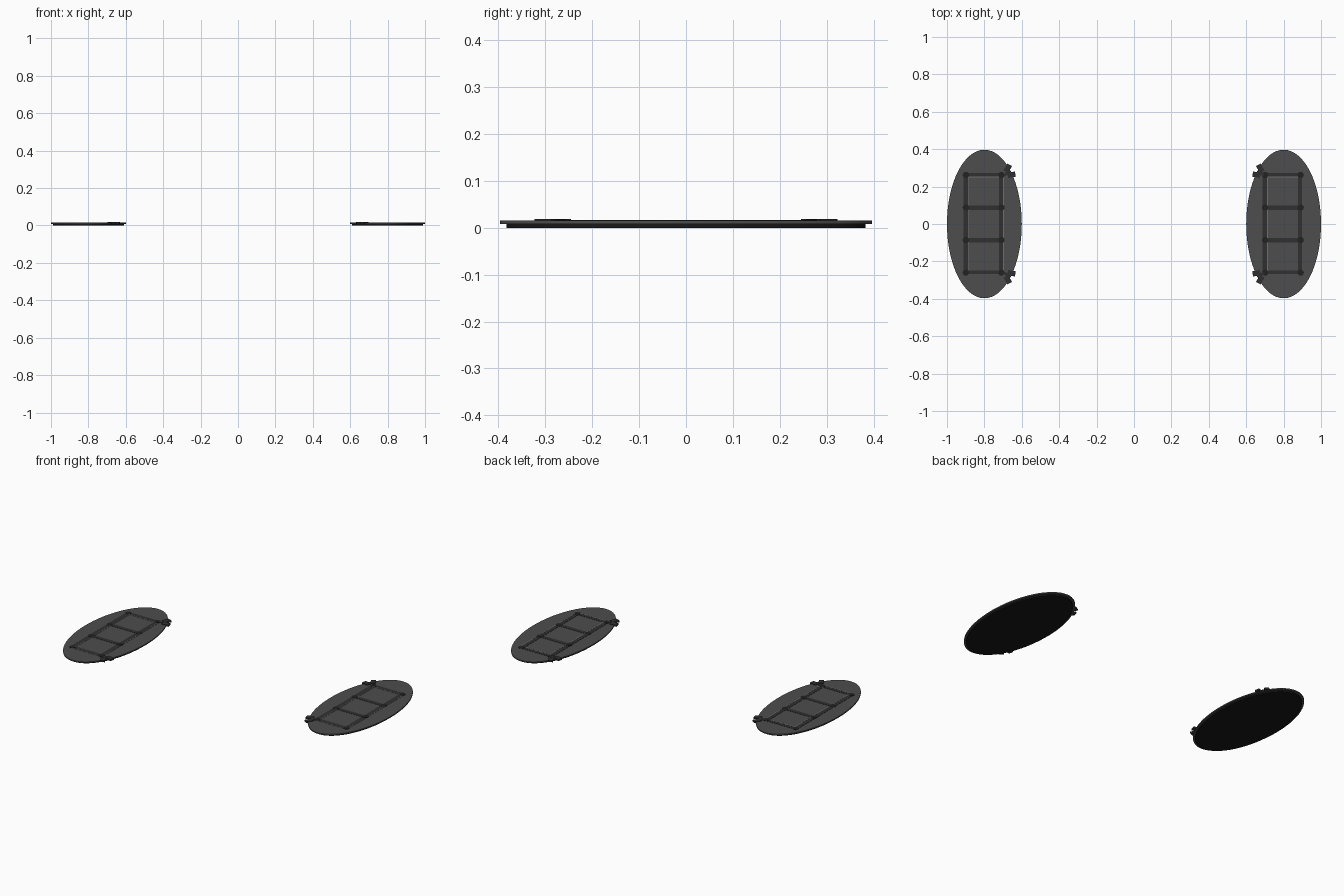
import bpy, math

if "Cube" in bpy.data.objects:
    bpy.data.objects.remove(bpy.data.objects["Cube"])

def material(name, v):
    m = bpy.data.materials.new(name)
    m.diffuse_color = (v, v, v * 1.03, 1)
    m.use_nodes = True
    m.node_tree.nodes["Principled BSDF"].inputs["Base Color"].default_value = m.diffuse_color
    return m

PLATE = material("dark_grey", 0.075)
BASE = material("near_black", 0.009)
TRIM = material("charcoal", 0.03)
STUD = material("black_stud", 0.016)
LINE = material("mid_grey", 0.16)

def finish(o, name, mat):
    o.name = name
    o.data.materials.append(mat)
    return o

def disc(name, x, y, rx, ry, z0, z1, mat, sides=64):
    bpy.ops.mesh.primitive_cylinder_add(vertices=sides, radius=1, depth=1,
                                        location=(x, y, (z0 + z1) / 2))
    o = bpy.context.object
    o.scale = (rx, ry, z1 - z0)
    bpy.ops.object.transform_apply(location=False, rotation=False)
    bpy.ops.object.shade_smooth_by_angle()
    return finish(o, name, mat)

def box(name, x, y, sx, sy, z0, z1, mat, turn=0):
    bpy.ops.mesh.primitive_cube_add(size=1, location=(x, y, (z0 + z1) / 2),
                                    rotation=(0, 0, turn))
    o = bpy.context.object
    o.scale = (sx, sy, z1 - z0)
    return finish(o, name, mat)

ROWS = (0.262, 0.088, -0.086, -0.26)

for side, s, shift in (("left", -1, -0.004), ("right", 1, -0.004)):
    # oval pad: black sole with a wider grey plate on top
    disc(f"{side}_sole", s * 0.8, 0, 0.19, 0.383, 0.0, 0.0085, BASE)
    disc(f"{side}_plate", s * 0.8, 0, 0.2, 0.397, 0.008, 0.015, PLATE)
    inner, outer = s * 0.705 + shift, s * 0.895 + shift
    mid = (inner + outer) / 2

    # ladder of straps with round studs at the joints
    for n, x in (("inner", inner), ("outer", outer)):
        box(f"{side}_{n}_strap", x, 0, 0.026, 0.522, 0.0145, 0.0162, TRIM)
        box(f"{side}_{n}_piping", x + (0.011 if x == max(inner, outer) else 0.013),
            0.0, 0.004, 0.51, 0.0145, 0.0165, LINE)
    for i, y in enumerate(ROWS):
        box(f"{side}_cross_strap_{i}", mid, y, 0.19, 0.024, 0.0145, 0.0162, TRIM)
        if i in (0, 3):
            box(f"{side}_end_piping_{i}", mid, y - 0.011, 0.19, 0.004, 0.0145, 0.0165, LINE)
        for x in (inner, outer):
            disc(f"{side}_stud", x, y, 0.017, 0.017, 0.0145, 0.017, STUD, 16)

    # small buckles overhanging the inner edge at both corners
    for e, name in ((1, "rear"), (-1, "front")):
        for x, y, a in ((0.675, 0.298, -60), (0.655, 0.263, -12)):
            box(f"{side}_{name}_buckle", s * x, e * y, 0.042, 0.028, 0.009, 0.0185,
                TRIM, math.radians(a * s * e))
        box(f"{side}_{name}_buckle_link", s * 0.677, e * 0.274, 0.04, 0.016, 0.0145, 0.0175,
            TRIM, math.radians(-40 * s * e))
